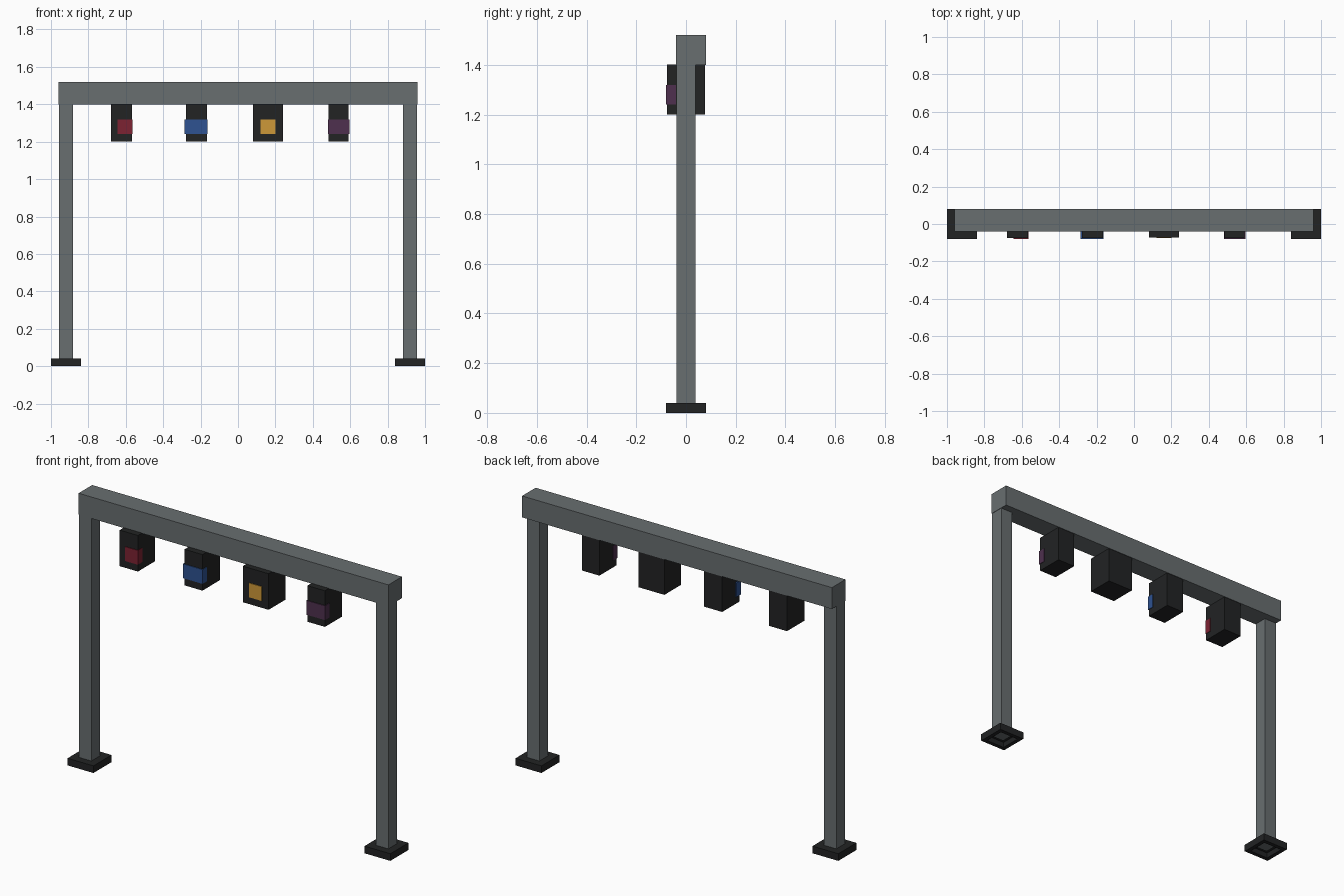
import bpy, bmesh
from mathutils import Vector

if "Cube" in bpy.data.objects:
    bpy.data.objects.remove(bpy.data.objects["Cube"])


def mat(name, r, g, b):
    lin = lambda c: ((c / 255 + 0.055) / 1.055) ** 2.4
    m = bpy.data.materials.new(name)
    m.diffuse_color = (lin(r), lin(g), lin(b), 1)
    m.use_nodes = True
    m.node_tree.nodes["Principled BSDF"].inputs["Base Color"].default_value = m.diffuse_color
    return m


GREY = mat("steel grey", 104, 110, 112)
BLACK = mat("charcoal", 34, 35, 36)
RED = mat("dark red", 124, 34, 50)
BLUE = mat("blue", 46, 82, 145)
AMBER = mat("amber", 206, 153, 56)
PURPLE = mat("plum", 78, 48, 78)


def box(name, x, y, z, material, recess=None):
    """Box from (min, max) ranges; recess = (border, depth) sinks the underside."""
    bm = bmesh.new()
    bmesh.ops.create_cube(bm, size=1)
    for v in bm.verts:
        v.co = Vector([a + (b - a) * (c + 0.5) for c, (a, b) in zip(v.co, (x, y, z))])
    bm.normal_update()
    if recess:
        under = min(bm.faces, key=lambda f: f.calc_center_median().z)
        bmesh.ops.inset_region(bm, faces=[under], thickness=recess[0])
        hole = bmesh.ops.extrude_face_region(bm, geom=[under])["geom"]
        bmesh.ops.translate(bm, vec=(0, 0, recess[1]),
                            verts=[g for g in hole if isinstance(g, bmesh.types.BMVert)])
        bmesh.ops.delete(bm, geom=[under], context='FACES')
    me = bpy.data.meshes.new(name)
    bm.to_mesh(me)
    bm.free()
    me.materials.append(material)
    ob = bpy.data.objects.new(name, me)
    bpy.context.collection.objects.link(ob)
    return ob


# top beam
box("beam", (-0.96, 0.96), (-0.04, 0.08), (1.40, 1.52), GREY)

# posts and hollow-bottomed feet
for side, c in (("left", -0.92), ("right", 0.92)):
    box(side + "_foot", (c - 0.08, c + 0.08), (-0.08, 0.08), (0, 0.04), BLACK, (0.032, 0.03))
    box(side + "_post", (c - 0.038, c + 0.038), (-0.038, 0.038), (0.025, 1.405), GREY)

# hanging lamps: housing x range, lens x range, housing depth, lens depth
for name, hx, lx, d, m in (
        ("red", (-0.68, -0.567), (-0.645, -0.565), 0.076, RED),
        ("blue", (-0.278, -0.167), (-0.285, -0.164), 0.076, BLUE),
        ("amber", (0.08, 0.24), (0.12, 0.20), 0.072, AMBER),
        ("plum", (0.483, 0.592), (0.48, 0.595), 0.076, PURPLE)):
    box(name + "_lamp_housing", hx, (-d, 0.077), (1.20, 1.402), BLACK)
    box(name + "_lamp_lens", lx, (-d - 0.004, -0.04), (1.24, 1.32), m)
